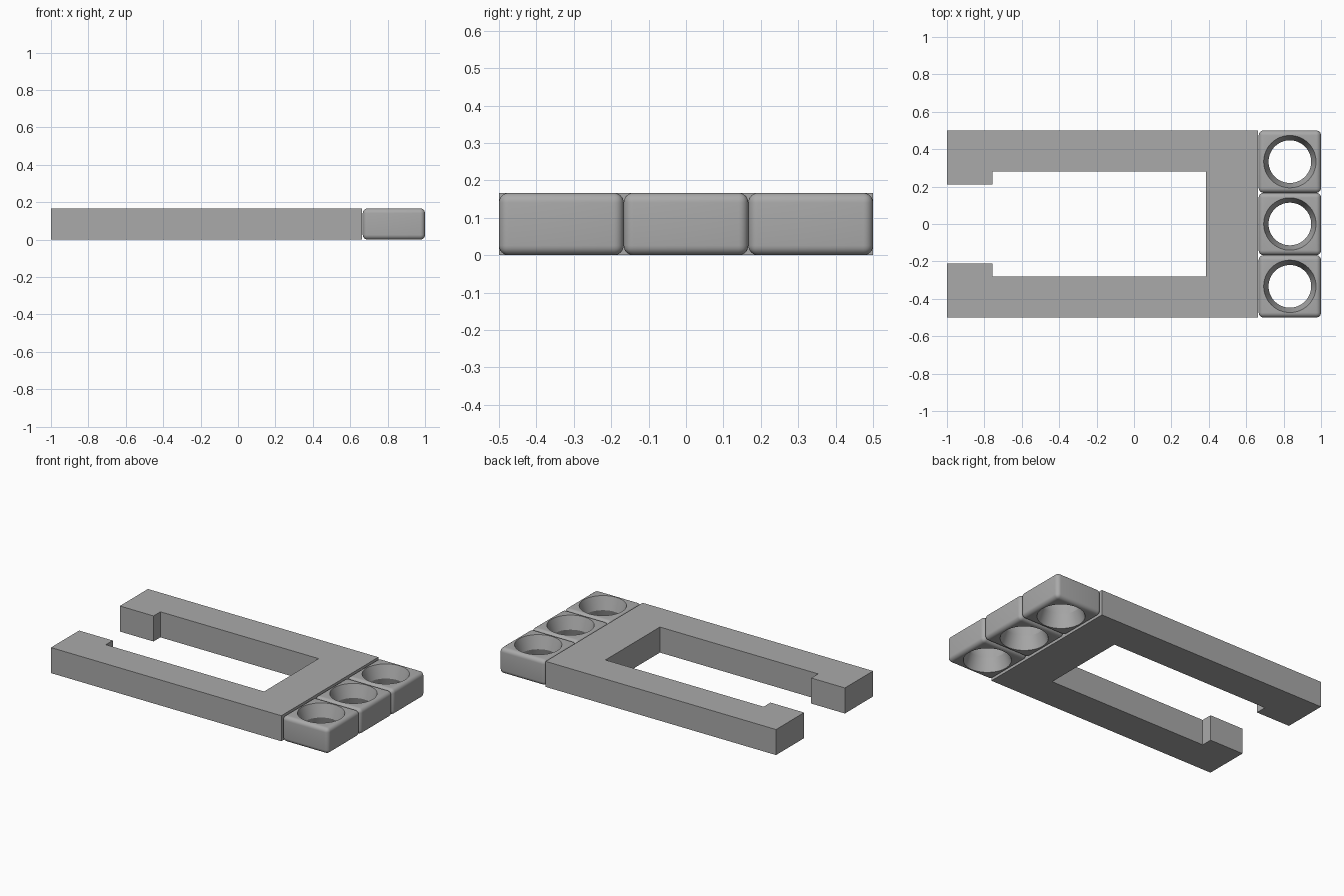
import bpy, bmesh, math

if "Cube" in bpy.data.objects:
    bpy.data.objects.remove(bpy.data.objects["Cube"], do_unlink=True)

H = 1 / 6          # thickness of every part
SIDE = 1 / 3       # footprint of one block

grey = bpy.data.materials.new("plain_grey")
grey.use_nodes = True
grey.diffuse_color = (0.4, 0.4, 0.4, 1)
grey.node_tree.nodes["Principled BSDF"].inputs["Base Color"].default_value = (0.4, 0.4, 0.4, 1)


def make_object(name, bm):
    bmesh.ops.recalc_face_normals(bm, faces=bm.faces)
    mesh = bpy.data.meshes.new(name)
    bm.to_mesh(mesh)
    bm.free()
    mesh.materials.append(grey)
    obj = bpy.data.objects.new(name, mesh)
    bpy.context.collection.objects.link(obj)
    return obj


def activate(obj):
    bpy.ops.object.select_all(action="DESELECT")
    obj.select_set(True)
    bpy.context.view_layer.objects.active = obj


def waisted_cutter(x, y):
    """Round plug, narrowest at mid height and flaring to both ends."""
    bm = bmesh.new()
    waist, rim, extra, n = 0.114, 0.14, 0.02, 64
    slope = (rim - waist) / (H / 2)
    wide = rim + slope * extra
    rings = []
    for r, z in ((wide, -extra), (waist, H / 2), (wide, H + extra)):
        rings.append([bm.verts.new((x + r * math.cos(a), y + r * math.sin(a), z))
                      for a in (2 * math.pi * i / n for i in range(n))])
    for low, high in zip(rings, rings[1:]):
        for i in range(n):
            j = (i + 1) % n
            bm.faces.new((low[i], low[j], high[j], high[i]))
    bm.faces.new(rings[0])
    bm.faces.new(rings[-1])
    cutter = make_object("hole_cutter", bm)
    cutter.hide_render = True
    return cutter


def ring_block(name, x, y):
    """Rounded square block with a flared round hole."""
    bm = bmesh.new()
    bmesh.ops.create_cube(bm, size=1)
    bmesh.ops.scale(bm, vec=(SIDE, SIDE, H), verts=bm.verts)
    bmesh.ops.translate(bm, vec=(x, y, H / 2), verts=bm.verts)
    bmesh.ops.bevel(bm, geom=bm.edges[:], offset=0.026, segments=6,
                    profile=0.5, affect="EDGES")
    block = make_object(name, bm)
    cutter = waisted_cutter(x, y)
    activate(block)
    cut = block.modifiers.new("hole", "BOOLEAN")
    cut.operation, cut.solver, cut.object = "DIFFERENCE", "EXACT", cutter
    bpy.ops.object.modifier_apply(modifier=cut.name)
    bpy.data.objects.remove(cutter, do_unlink=True)
    bpy.ops.object.shade_smooth_by_angle(angle=math.radians(25))


# Open frame: half outline mirrored across y, then extruded
half = [(0.663, 0.5), (-1, 0.5), (-1, 0.21), (-0.757, 0.21), (-0.757, 0.281), (0.385, 0.281)]
outline = half + [(x, -y) for x, y in reversed(half)]
bm = bmesh.new()
base = bm.faces.new([bm.verts.new((x, y, 0)) for x, y in outline])
top = bmesh.ops.extrude_face_region(bm, geom=[base], use_keep_orig=True)["geom"]
bmesh.ops.translate(bm, vec=(0, 0, H), verts=[v for v in top if isinstance(v, bmesh.types.BMVert)])
make_object("open_frame", bm)

# Row of three blocks along the closed end
for label, row in (("right", -1), ("middle", 0), ("left", 1)):
    ring_block(f"ring_block_{label}", 1 - SIDE / 2, row * SIDE)
